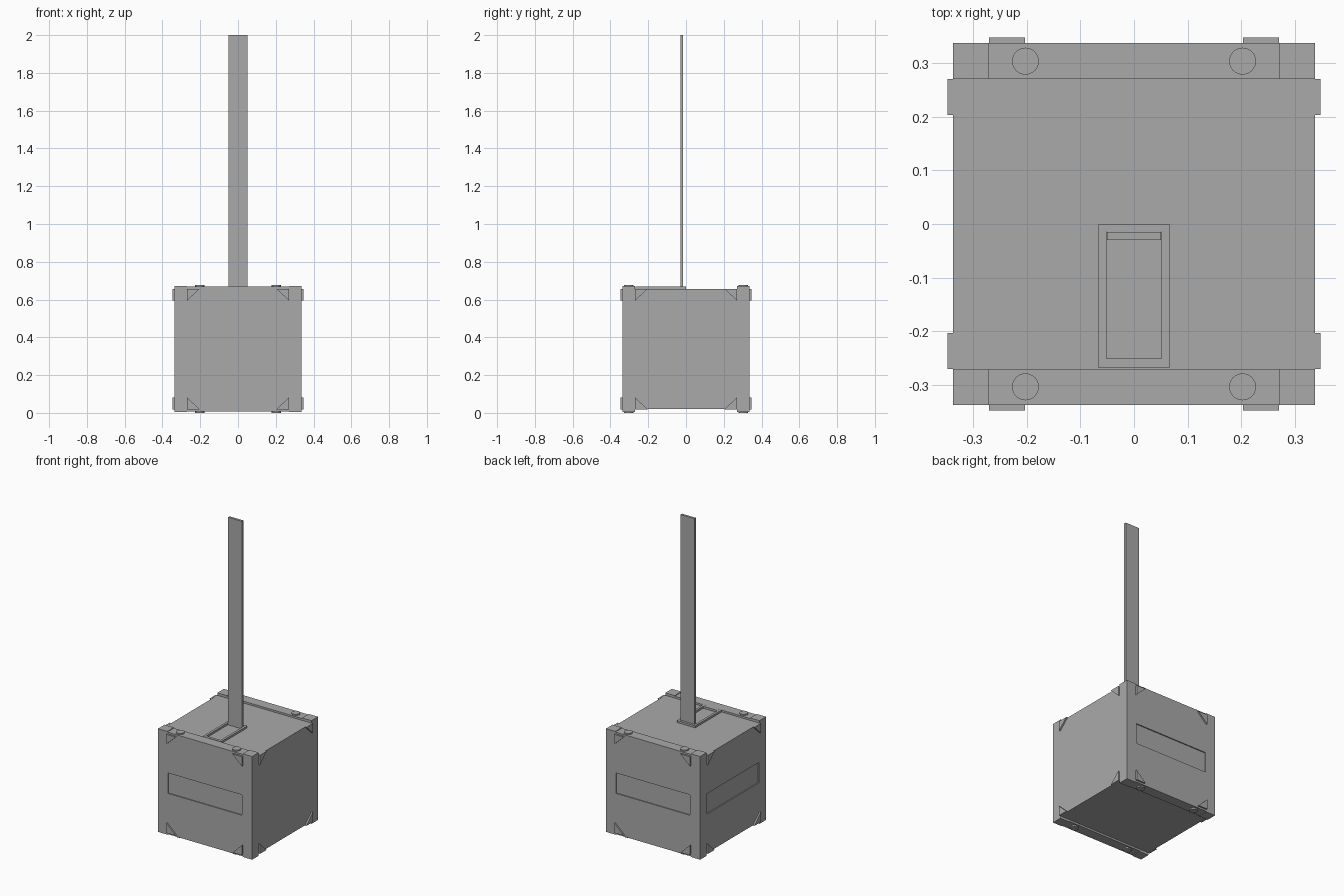
import bpy, bmesh
from mathutils import Matrix, Vector

if "Cube" in bpy.data.objects:
    bpy.data.objects.remove(bpy.data.objects["Cube"], do_unlink=True)

grey = bpy.data.materials.new("plain_grey")
GREY = (0.4, 0.4, 0.4, 1)
grey.diffuse_color = GREY
grey.use_nodes = True
grey.node_tree.nodes["Principled BSDF"].inputs["Base Color"].default_value = GREY

HALF = 0.337      # half width of the box
INNER = 0.27      # inner edge of the end rails
MID = 0.338       # height of the box centre
SIGNS = (-1, 1)


def finish(name, bm):
    bmesh.ops.recalc_face_normals(bm, faces=bm.faces)
    mesh = bpy.data.meshes.new(name)
    bm.to_mesh(mesh)
    bm.free()
    mesh.materials.append(grey)
    obj = bpy.data.objects.new(name, mesh)
    bpy.context.collection.objects.link(obj)
    return obj


def box(name, low, high):
    bm = bmesh.new()
    low, high = Vector(low), Vector(high)
    size = high - low
    bmesh.ops.create_cube(bm, size=1, matrix=Matrix.Translation((low + high) / 2)
                          @ Matrix.Diagonal((*size, 1)))
    return finish(name, bm)


def prism(name, points, offset):
    """Extrude a flat polygon along the offset vector."""
    bm = bmesh.new()
    face = bm.faces.new([bm.verts.new(p) for p in points])
    new = bmesh.ops.extrude_face_region(bm, geom=[face], use_keep_orig=True)["geom"]
    bmesh.ops.translate(bm, vec=offset, verts=[v for v in new if isinstance(v, bmesh.types.BMVert)])
    return finish(name, bm)


# Box body: end rails stand proud of the top and bottom panels
quarter = [(HALF, 0.33), (INNER, 0.33), (INNER, 0.318)]
upper = quarter + [(-y, z) for y, z in reversed(quarter)]
profile = upper + [(-y, -z) for y, z in upper]
body = prism("box_body", [(-HALF, y, MID + z) for y, z in profile], (2 * HALF, 0, 0))

# Shallow rectangular recesses on the front, back and right sides
DEPTH, W, H = 0.007, 0.265, 0.066
cutters = [box("recess_cutter", (-W, s * HALF - DEPTH, MID - H), (W, s * HALF + DEPTH, MID + H))
           for s in SIGNS]
cutters.append(box("recess_cutter", (-HALF - DEPTH, -W, MID - H), (-HALF + DEPTH, W, MID + H)))
bpy.context.view_layer.objects.active = body
for cutter in cutters:
    mod = body.modifiers.new("recess", 'BOOLEAN')
    mod.operation = 'DIFFERENCE'
    mod.object = cutter
    bpy.ops.object.modifier_apply(modifier=mod.name)
    bpy.data.objects.remove(cutter, do_unlink=True)

# Corner blocks, round studs and triangular brackets at all eight corners
for sx in SIGNS:
    for sy in SIGNS:
        for sz in SIGNS:
            ends = [(sx * a, sy * b, MID + sz * c)
                    for a, b, c in ((INNER, INNER, 0.325), (HALF, HALF, 0.334))]
            box("corner_block", [min(v) for v in zip(*ends)], [max(v) for v in zip(*ends)])

            bm = bmesh.new()
            bmesh.ops.create_cone(bm, cap_ends=True, segments=32, radius1=0.025, radius2=0.025,
                                  depth=0.02, matrix=Matrix.Translation(
                                      (sx * 0.202, sy * 0.303, MID + sz * 0.328)))
            finish("stud", bm)

            tri = [(INNER, 0.319), (INNER, 0.256), (0.203, 0.319)]
            prism("face_bracket", [(sx * a, sy * HALF, MID + sz * c) for a, c in tri],
                  (0, sy * 0.01, 0))
            prism("side_bracket", [(sx * HALF, sy * a, MID + sz * c) for a, c in tri],
                  (sx * 0.01, 0, 0))

# Slot frame on the top panel
BASE, TOP = 0.65, 0.669
for s in SIGNS:
    x0, x1 = sorted((s * 0.051, s * 0.066))
    box("slot_frame_side", (x0, -0.268, BASE), (x1, 0, TOP))
box("slot_frame_front", (-0.051, -0.268, BASE), (0.051, -0.25, TOP))
box("slot_frame_back", (-0.051, -0.015, BASE), (0.051, 0, TOP))

# Tall upright blade standing in the slot
box("upright_blade", (-0.05, -0.03, BASE), (0.05, -0.015, 2.0))
